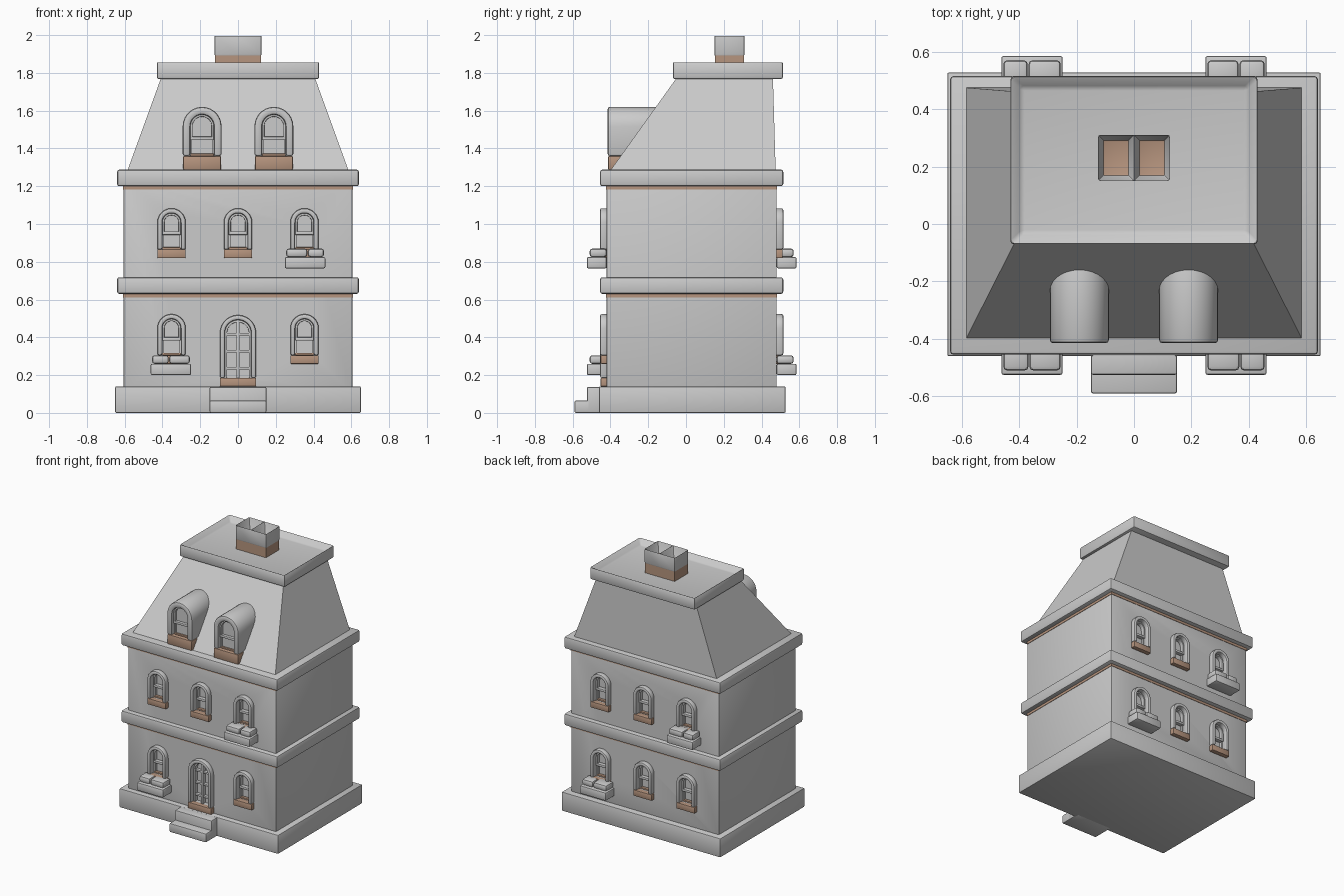
import bpy, bmesh, math
from mathutils import Vector

cube = bpy.data.objects.get("Cube")
if cube:
    bpy.data.objects.remove(cube, do_unlink=True)

MID_Y = 0.03       # depth centre of the walls
WALL = -0.45       # front wall plane, measured from that centre


def material(name, rgb):
    m = bpy.data.materials.new(name)
    m.use_nodes = True
    m.diffuse_color = (*rgb, 1)
    m.node_tree.nodes["Principled BSDF"].inputs["Base Color"].default_value = (*rgb, 1)
    return m


grey = material("stone grey", (0.6, 0.6, 0.6))
tan = material("warm tan", (0.47, 0.3, 0.21))


def finish(name, bm, mat, bevel=0.0, side=1):
    """Bevel the hard edges, turn to the front (1) or back (-1), make the object."""
    bmesh.ops.recalc_face_normals(bm, faces=bm.faces)
    if bevel:
        hard = [e for e in bm.edges if e.calc_face_angle(0) > math.radians(35)]
        bmesh.ops.bevel(bm, geom=hard, offset=bevel, segments=2, profile=0.5,
                        affect='EDGES', clamp_overlap=True)
    for v in bm.verts:
        v.co = Vector((side * v.co.x, side * v.co.y + MID_Y, v.co.z))
    mesh = bpy.data.meshes.new(name)
    bm.to_mesh(mesh)
    bm.free()
    mesh.materials.append(mat)
    ob = bpy.data.objects.new(name, mesh)
    bpy.context.collection.objects.link(ob)
    return ob


def box_mesh(x, y, z):
    bm = bmesh.new()
    bmesh.ops.create_cube(bm, size=1)
    for v in bm.verts:
        v.co = Vector([a + (b - a) * (c + 0.5) for (a, b), c in zip((x, y, z), v.co)])
    return bm


def box(name, x, y, z, mat=grey, bevel=0.0, side=1):
    return finish(name, box_mesh(x, y, z), mat, bevel, side)


def outline(x, w, z0, spring):
    arc = [(x - w * math.cos(math.pi * k / 14), spring + w * math.sin(math.pi * k / 14))
           for k in range(15)]
    return [(x - w, z0)] + arc + [(x + w, z0)]


def arch_solid(name, x, w, z0, spring, y0, y1, side=1):
    bm = bmesh.new()
    face = bm.faces.new([bm.verts.new((px, y0, pz)) for px, pz in outline(x, w, z0, spring)])
    new = bmesh.ops.extrude_face_region(bm, geom=[face])["geom"]
    bmesh.ops.translate(bm, vec=(0, y1 - y0, 0),
                        verts=[g for g in new if isinstance(g, bmesh.types.BMVert)])
    return finish(name, bm, grey, 0, side)


def arch_ring(name, x, wo, wi, z0, spring, y0, y1, bevel=0.0, side=1):
    bm = bmesh.new()
    loops = [[bm.verts.new((px, y, pz)) for px, pz in outline(x, w, z0, spring)]
             for w, y in ((wo, y0), (wi, y0), (wi, y1), (wo, y1))]
    for i in range(4):
        a, b = loops[i], loops[(i + 1) % 4]
        for k in range(len(a) - 1):
            bm.faces.new((a[k], a[k + 1], b[k + 1], b[k]))
    for end in (0, -1):
        bm.faces.new([l[end] for l in loops])
    return finish(name, bm, grey, bevel, side)


def sash(x, w, zs, spring, y, side):
    """Upper light, meeting rail and lower rails of a sash window."""
    zm = (zs + spring) / 2 + 0.015
    arch_ring("upper_sash", x, w, w - 0.011, zm, spring, y, y + 0.03, 0.003, side)
    box("meeting_rail", (x - w, x + w), (y, y + 0.03), (zm - 0.009, zm + 0.009), grey, 0.003, side)
    box("bottom_rail", (x - w, x + w), (y + 0.008, y + 0.03), (zs, zs + 0.012), tan, 0.003, side)
    for s in (-1, 1):
        a, b = sorted((x + s * w, x + s * (w - 0.009)))
        box("lower_stile", (a, b), (y + 0.012, y + 0.03), (zs, zm), grey, 0, side)


# Base, entrance steps, walls and string courses
box("base", (-0.65, 0.65), (-0.49, 0.497), (0, 0.14), grey, 0.006)
box("upper_step", (-0.15, 0.15), (-0.555, -0.45), (0, 0.138), grey, 0.008)
box("lower_step", (-0.15, 0.15), (-0.62, -0.45), (0, 0.066), grey, 0.008)
walls = box("walls", (-0.605, 0.605), (WALL, -WALL), (0.1, 1.25), grey, 0.004)
for z in (0.63, 1.2):
    box("band", (-0.64, 0.64), (-0.485, 0.485), (z, z + 0.088), grey, 0.012)
    box("band_underline", (-0.608, 0.608), (-0.453, 0.453), (z - 0.018, z + 0.01), tan)

# Mansard roof with a nearly upright back
bm = box_mesh((-0.59, 0.59), (-0.44, 0.445), (1.27, 1.78))
for v in bm.verts:
    if v.co.z > 1.5:
        v.co.x = math.copysign(0.405, v.co.x)
        v.co.y = -0.075 if v.co.y < 0 else 0.43
finish("mansard_roof", bm, grey)

# Roof cornice with a sunken flat top
bm = box_mesh((-0.43, 0.43), (-0.1, 0.483), (1.768, 1.86))
bmesh.ops.recalc_face_normals(bm, faces=bm.faces)
top = [f for f in bm.faces if f.normal.z > 0.9]
bmesh.ops.inset_region(bm, faces=top, thickness=0.055)
bmesh.ops.translate(bm, verts=top[0].verts, vec=(0, 0, -0.04))
finish("roof_cornice", bm, grey, 0.01)

# Chimney with two flues
box("chimney_foot", (-0.122, 0.122), (0.123, 0.277), (1.8, 1.895), tan)
bm = box_mesh((-0.125, 0.125), (0.12, 0.28), (1.89, 2.0))
bmesh.ops.bisect_plane(bm, geom=bm.verts[:] + bm.edges[:] + bm.faces[:],
                       plane_co=(0, 0, 0), plane_no=(1, 0, 0))
bmesh.ops.recalc_face_normals(bm, faces=bm.faces)
flues = [f for f in bm.faces if f.normal.z > 0.9]
bmesh.ops.inset_individual(bm, faces=flues, thickness=0.024)
for f in flues:
    bmesh.ops.translate(bm, verts=f.verts, vec=(0, 0, -0.085))
chimney = finish("chimney_stack", bm, grey, 0.008)
chimney.data.materials.append(tan)
for p in chimney.data.polygons:
    if p.normal.z > 0.9 and p.center.z < 1.95:
        p.material_index = 1

# Windows, planters and door; the back repeats the front turned half round
cutters = []


def opening(name, x, wo, wi, z0, z1, side):
    zs, spring = z0 + 0.045, z1 - wo
    cutters.append(arch_solid("cutter", x, wi, zs, spring, WALL - 0.05, WALL + 0.03, side))
    arch_ring(name + "_frame", x, wo, wi, zs, spring, WALL - 0.035, WALL + 0.01, 0.009, side)
    box(name + "_sill", (x - wo, x + wo), (WALL - 0.032, WALL + 0.01), (z0, zs), tan, 0.004, side)
    return zs, spring


def planter(x, z, side):
    box("planter", (x - 0.107, x + 0.107), (WALL - 0.105, WALL), (z, z + 0.06), grey, 0.008, side)
    split = 0.012 if x > 0 else -0.012
    for a, b in ((-0.1, split), (split + 0.003, 0.1)):
        box("planter_bush", (x + a, x + b), (WALL - 0.09, WALL), (z + 0.06, z + 0.105),
            grey, 0.014, side)


for side in (1, -1):
    for z0 in (0.26, 0.82):
        for x in (-0.352, 0, 0.352):
            if side == 1 and z0 < 0.5 and x == 0:
                continue
            zs, spring = opening("window", x, 0.075, 0.049, z0, z0 + 0.263, side)
            sash(x, 0.049, zs, spring, WALL, side)
    planter(-0.355, 0.2, side)
    planter(0.355, 0.765, side)

zs, spring = opening("door", 0, 0.096, 0.07, 0.14, 0.518, 1)
arch_ring("door_edge", 0, 0.07, 0.058, zs, spring, WALL, WALL + 0.03, 0.003)
box("door_centre_stile", (-0.009, 0.009), (WALL - 0.002, WALL + 0.03), (zs, 0.487), grey, 0.003)
for z in (0.23, 0.32, 0.41):
    box("door_rail", (-0.066, 0.066), (WALL + 0.005, WALL + 0.03), (z, z + 0.014), grey, 0.003)

# Carve the window and door recesses into the walls
bpy.context.view_layer.objects.active = walls
for c in cutters:
    mod = walls.modifiers.new("recess", 'BOOLEAN')
    mod.operation, mod.solver, mod.object = 'DIFFERENCE', 'EXACT', c
    bpy.ops.object.modifier_apply(modifier=mod.name)
for c in cutters:
    bpy.data.objects.remove(c, do_unlink=True)

# Round-topped dormers
for x in (-0.19, 0.19):
    spring, zs = 1.517, 1.36
    arch_ring("dormer_hood", x, 0.103, 0.062, zs, spring, -0.445, -0.12, 0.012)
    box("dormer_sill", (x - 0.1, x + 0.1), (-0.442, -0.3), (1.288, zs), tan, 0.005)
    arch_solid("dormer_pane", x, 0.065, zs, spring, -0.405, -0.3)
    sash(x, 0.062, zs, spring, -0.425, 1)

# Smooth shading with crisp corners
bpy.ops.object.select_all(action='DESELECT')
for ob in bpy.context.collection.objects:
    if ob.type == 'MESH':
        ob.select_set(True)
bpy.ops.object.shade_smooth_by_angle(angle=math.radians(35))
